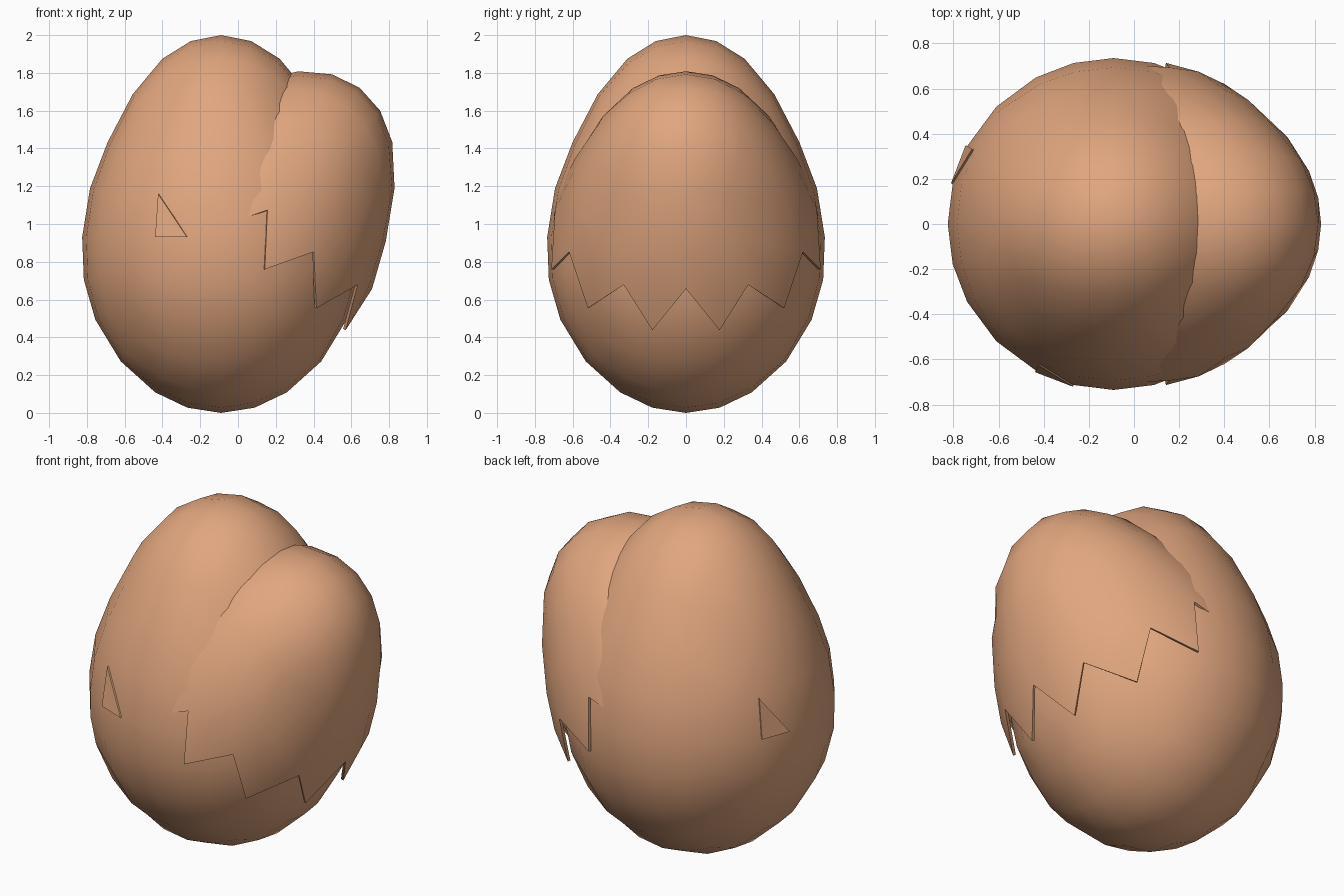
import bpy, bmesh, math
from mathutils import Vector, Matrix

if "Cube" in bpy.data.objects:
    bpy.data.objects.remove(bpy.data.objects["Cube"])

mat = bpy.data.materials.new("tan eggshell")
mat.diffuse_color = (0.75, 0.38, 0.21, 1)
mat.use_nodes = True
mat.node_tree.nodes["Principled BSDF"].inputs["Base Color"].default_value = mat.diffuse_color

MID, TOP, RAD = 0.93, 1.07, 0.735          # widest height, height above it, radius
STEPS = [0, math.tan(math.radians(14)), math.tan(math.radians(28)), 1]


def egg_point(d):
    """Map a unit direction to the egg surface, origin at the widest ring."""
    s = d.z
    if s > 0:
        t = min(1, s / 0.7)
        f = 1 - 0.1 * t * t * (3 - 2 * t)
        return Vector((d.x * RAD * f, d.y * RAD * f, s * TOP))
    f = 1 + 0.1 * -s * (1 + s)
    return Vector((d.x * RAD * f, d.y * RAD * f, s * MID))


def finish(name, bm, thickness=0, angle=50):
    me = bpy.data.meshes.new(name)
    bmesh.ops.recalc_face_normals(bm, faces=bm.faces)
    bm.to_mesh(me)
    bm.free()
    me.materials.append(mat)
    ob = bpy.data.objects.new(name, me)
    bpy.context.collection.objects.link(ob)
    bpy.ops.object.select_all(action='DESELECT')
    ob.select_set(True)
    bpy.context.view_layer.objects.active = ob
    if thickness:
        mod = ob.modifiers.new("shell", 'SOLIDIFY')
        mod.thickness = thickness
        mod.offset = -1
        bpy.ops.object.modifier_apply(modifier=mod.name)
    bpy.ops.object.shade_smooth_by_angle(angle=math.radians(angle))
    return ob


def egg_mesh(cap=False):
    """Egg made from a rounded 6x6 cube; a cap keeps the top with a zigzag rim."""
    bm = bmesh.new()
    bmesh.ops.create_cube(bm, size=2)
    bmesh.ops.subdivide_edges(bm, edges=bm.edges[:], cuts=5, use_grid_fill=True)
    if cap:
        low = [v for v in bm.verts if v.co.z < -0.1]
        bmesh.ops.delete(bm, geom=low, context='VERTS')
        # pull every second rim vertex up into the row above
        weld = {}
        for v in bm.verts:
            i, j = round(v.co.x * 3), round(v.co.y * 3)
            if abs(v.co.z) < 0.1 and (i + j) % 2:
                for e in v.link_edges:
                    o = e.other_vert(v)
                    if o.co.z > 0.1:
                        weld[v] = o
        bmesh.ops.weld_verts(bm, targetmap=weld)
    for v in bm.verts:
        d = Vector([math.copysign(STEPS[round(abs(c) * 3)], c) for c in v.co])
        v.co = egg_point(d.normalized())
    return bm


# whole egg
bm = egg_mesh()
bmesh.ops.translate(bm, verts=bm.verts, vec=(-0.09, 0, MID))
finish("egg", bm)

# tilted broken cap with zigzag rim
bm = egg_mesh(cap=True)
bmesh.ops.transform(bm, verts=bm.verts, matrix=Matrix.Translation((0, 0, 0.867))
                    @ Matrix.Rotation(math.radians(37), 4, 'Y'))
finish("broken_cap", bm, 0.015)

# small raised shell chips on the left side
for name, az in (("back_chip", 152), ("front_chip", 242)):
    bm = bmesh.new()
    pts = []
    for a, lat in ((az, 12.4), (az, 0), (az + 14, 0)):
        a, lat = math.radians(a), math.radians(lat)
        d = Vector((math.cos(a) * math.cos(lat), math.sin(a) * math.cos(lat), math.sin(lat)))
        p = egg_point(d)
        out = Vector((d.x, d.y, 0)).normalized()
        pts.append((p + out * 0.008, p - out * 0.01))
    o = [bm.verts.new(p[0] + Vector((-0.09, 0, MID))) for p in pts]
    n = [bm.verts.new(p[1] + Vector((-0.09, 0, MID))) for p in pts]
    bm.faces.new(o)
    bm.faces.new(n[::-1])
    for k in range(3):
        bm.faces.new((o[k], n[k], n[(k + 1) % 3], o[(k + 1) % 3]))
    finish(name, bm)
